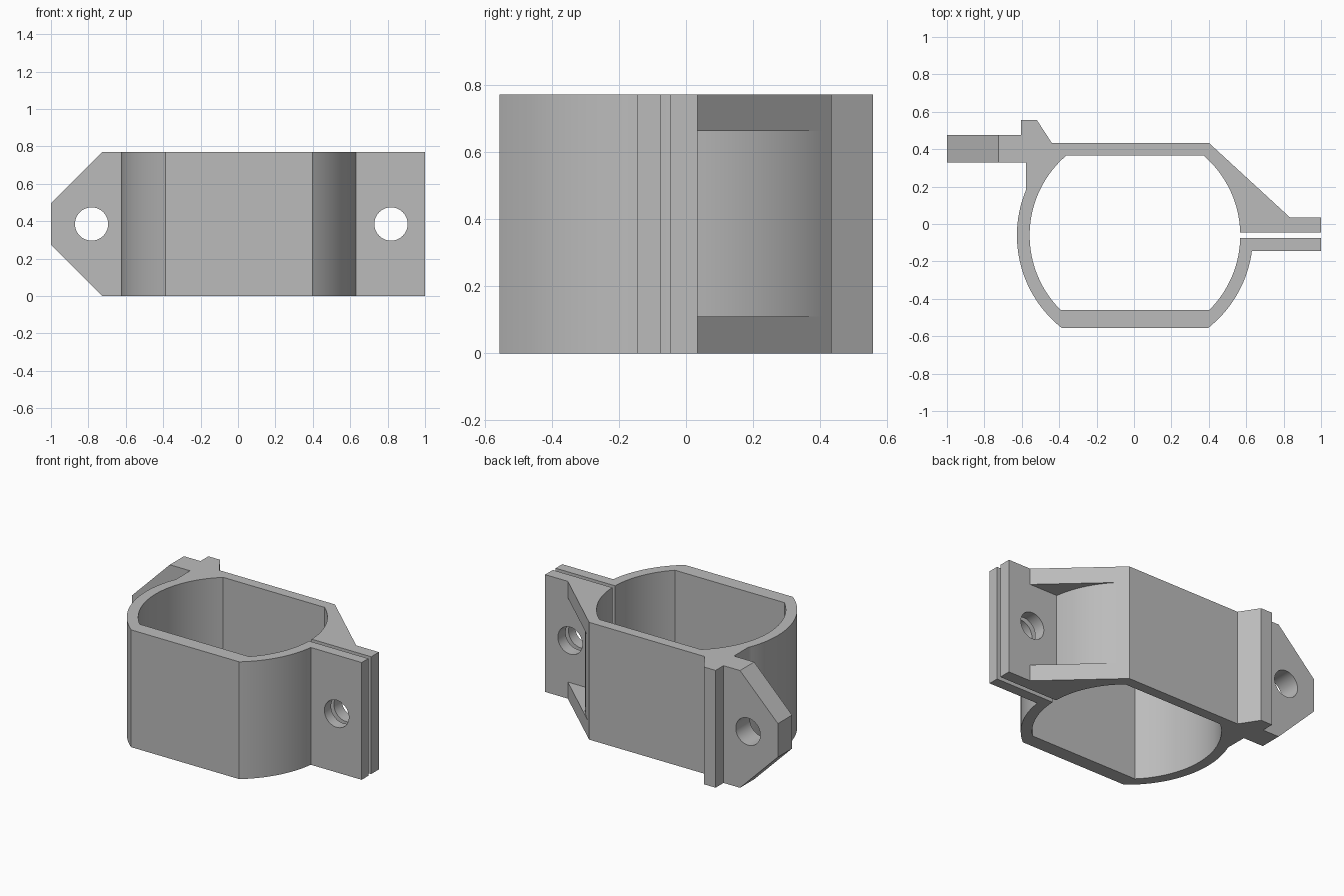
import bpy, bmesh
from math import asin, pi, cos, sin, radians

if "Cube" in bpy.data.objects:
    bpy.data.objects.remove(bpy.data.objects["Cube"], do_unlink=True)

H = 0.77                      # overall height
CX, CY = 0.005, -0.061        # centre of the ring
R_OUT, R_IN = 0.631, 0.563

grey = bpy.data.materials.new("plain_grey")
grey.use_nodes = True
colour = (0.5, 0.5, 0.5, 1)
grey.diffuse_color = colour
grey.node_tree.nodes["Principled BSDF"].inputs["Base Color"].default_value = colour


def right_angle(r, y):
    """Angle of the right-hand point of the circle at height y."""
    return asin((y - CY) / r)


def left_angle(r, y):
    return pi - right_angle(r, y)


def arc(r, a, b, n=32):
    return [(CX + r * cos(a + (b - a) * i / n), CY + r * sin(a + (b - a) * i / n))
            for i in range(n + 1)]


def prism(name, outline, lo, hi, axis="z"):
    """Extrude an xy outline along z, or an xz outline along y."""
    bm = bmesh.new()
    place = (lambda u, v, w: (u, v, w)) if axis == "z" else (lambda u, v, w: (u, w, v))
    face = bm.faces.new([bm.verts.new(place(u, v, lo)) for u, v in outline])
    new = bmesh.ops.extrude_face_region(bm, geom=[face])["geom"]
    verts = [g for g in new if isinstance(g, bmesh.types.BMVert)]
    bmesh.ops.translate(bm, verts=verts, vec=place(0, 0, hi - lo))
    bmesh.ops.recalc_face_normals(bm, faces=bm.faces)
    mesh = bpy.data.meshes.new(name)
    bm.to_mesh(mesh)
    bm.free()
    mesh.materials.append(grey)
    obj = bpy.data.objects.new(name, mesh)
    bpy.context.collection.objects.link(obj)
    return obj


def cut(body, cutter):
    cutter.hide_render = True
    mod = body.modifiers.new("cut", "BOOLEAN")
    mod.operation, mod.solver, mod.object = "DIFFERENCE", "EXACT", cutter
    bpy.context.view_layer.objects.active = body
    bpy.ops.object.modifier_apply(modifier=mod.name)
    bpy.data.objects.remove(cutter, do_unlink=True)


# Split ring with flanges, gusset and side tab, as one outline
slit_lo, slit_hi = -0.076, -0.046
flange_lo, flange_hi = -0.145, 0.034
top_out, top_in, bot_in, bot_out = 0.434, 0.365, -0.46, -0.557
gusset_end = (0.835, flange_hi)

outline = [(1, slit_hi), (1, flange_hi), gusset_end, (0.4, top_out)]
outline += [(-0.44, top_out), (-0.52, 0.557), (-0.605, 0.557), (-0.605, 0.475)]
outline += [(-1, 0.475), (-1, 0.328), (-0.578, 0.328)]
outline += arc(R_OUT, left_angle(R_OUT, 0.182), left_angle(R_OUT, bot_out + 0.002))
outline += arc(R_OUT, right_angle(R_OUT, bot_out + 0.002), right_angle(R_OUT, flange_lo))
outline += [(1, flange_lo), (1, slit_lo)]
outline += arc(R_IN, right_angle(R_IN, slit_lo), right_angle(R_IN, bot_in))
outline += arc(R_IN, left_angle(R_IN, bot_in), left_angle(R_IN, top_in), 48)
outline += arc(R_IN, right_angle(R_IN, top_in), right_angle(R_IN, slit_hi))
clamp = prism("clamp_band", outline, 0, H)

# Pocket between the two gusset plates, following the ring wall
pocket = arc(R_OUT, radians(48), right_angle(R_OUT, flange_hi))
pocket += [gusset_end, (0.95, 0.1), (0.95, 0.6), (0.6, 0.6)]
cut(clamp, prism("pocket_cutter", pocket, 0.109, 0.662))

# Bevelled corners of the side tab
for flip in (False, True):
    corner = [(-1.1, 0.375), (-0.625, -0.1), (-1.1, -0.1)]
    if flip:
        corner = [(x, H - z) for x, z in corner]
    cut(clamp, prism("corner_cutter", corner, 0.2, 0.7, "y"))

# Bolt holes through the tab and the flange pair
for x, lo, hi in ((-0.783, 0.2, 0.6), (0.818, -0.3, 0.2)):
    ring = [(x + 0.089 * cos(2 * pi * i / 48), H / 2 + 0.089 * sin(2 * pi * i / 48))
            for i in range(48)]
    cut(clamp, prism("hole_cutter", ring, lo, hi, "y"))

bpy.ops.object.select_all(action="DESELECT")
clamp.select_set(True)
bpy.context.view_layer.objects.active = clamp
bpy.ops.object.shade_smooth_by_angle(angle=radians(25))
